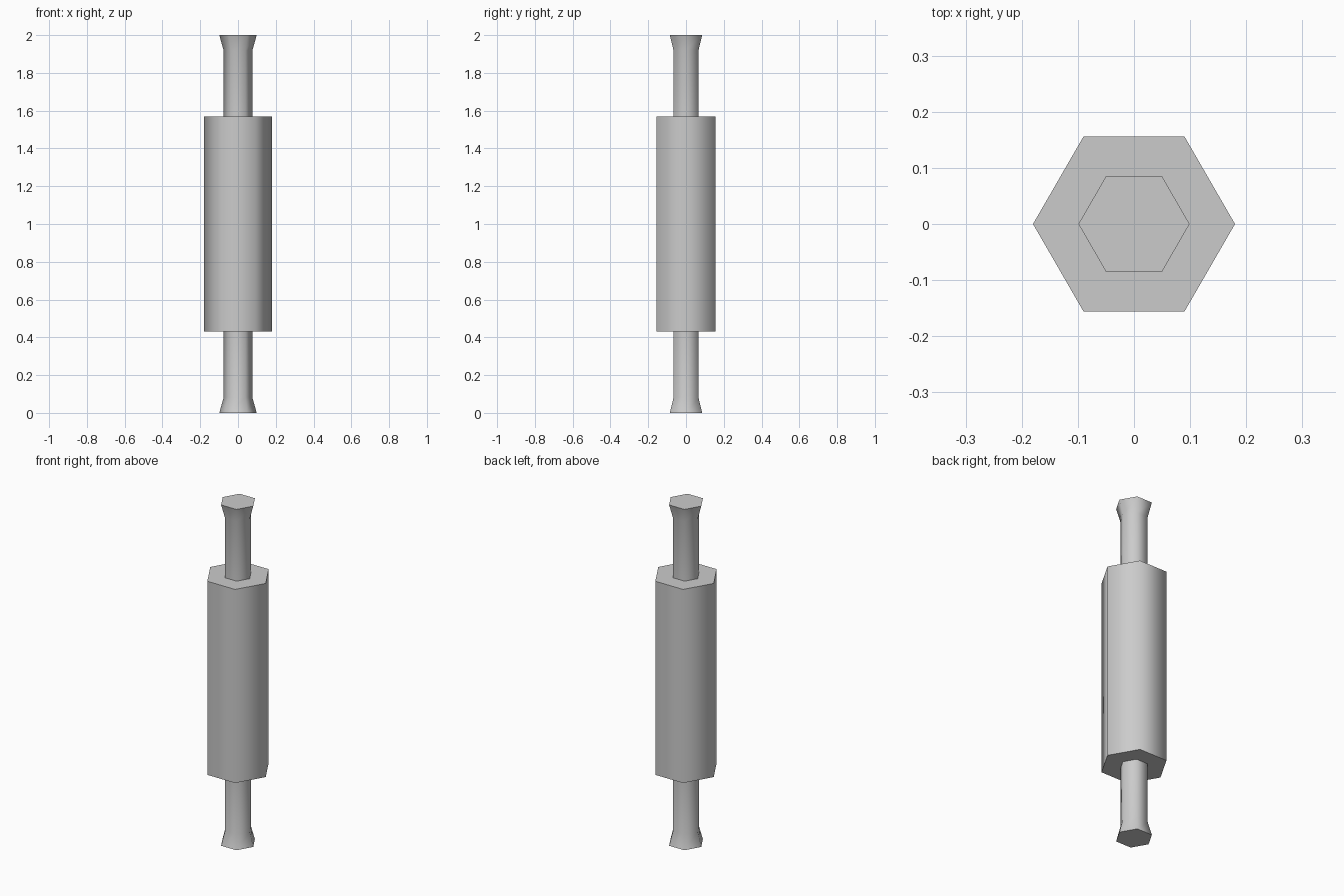
import bpy, bmesh
from math import cos, sin, pi, radians

if "Cube" in bpy.data.objects:
    bpy.data.objects.remove(bpy.data.objects["Cube"])

SIDES = 6
HEIGHT = 2.0

# Half profile (radius, z): flared grip end, grip, shoulder, barrel
lower = [(0.099, 0.0), (0.076, 0.082), (0.076, 0.432), (0.18, 0.432)]
# Mirror it about the middle for the upper half
profile = lower + [(r, HEIGHT - z) for r, z in reversed(lower)]

# Revolve the profile into a six-sided rolling pin
bm = bmesh.new()
rings = [[bm.verts.new((r * cos(2 * pi * i / SIDES), r * sin(2 * pi * i / SIDES), z))
          for i in range(SIDES)] for r, z in profile]
for a, b in zip(rings, rings[1:]):
    for i in range(SIDES):
        j = (i + 1) % SIDES
        bm.faces.new((a[i], a[j], b[j], b[i]))

# Flat end caps
bm.faces.new(rings[0][::-1])
bm.faces.new(rings[-1])
bmesh.ops.recalc_face_normals(bm, faces=bm.faces[:])

mesh = bpy.data.meshes.new("rolling_pin")
bm.to_mesh(mesh)
bm.free()
pin = bpy.data.objects.new("rolling_pin", mesh)
bpy.context.collection.objects.link(pin)

# Smooth around the sides, sharp at shoulders and caps
bpy.context.view_layer.objects.active = pin
pin.select_set(True)
bpy.ops.object.shade_smooth_by_angle(angle=radians(70))
